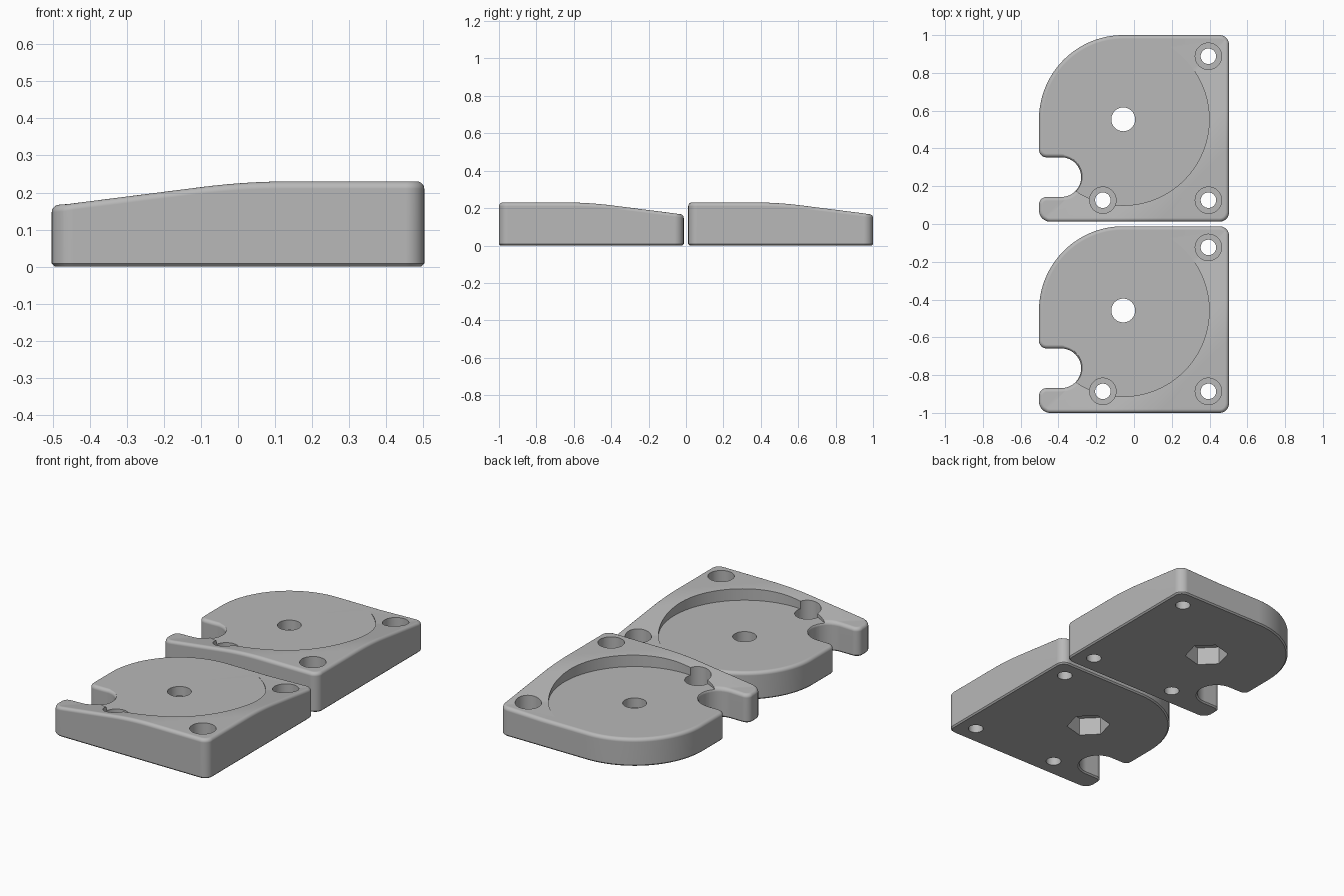
import bpy, bmesh, math
from mathutils import Vector

if "Cube" in bpy.data.objects:
    bpy.data.objects.remove(bpy.data.objects["Cube"])

X, Y0, Y1 = 0.503, 0.012, 1.0          # plate extents
CX, CY, R = -0.057, 0.554, 0.446       # disc centre and outer radius
TOP, FLOOR, SLOPE = 0.23, 0.161, 0.127
FILLET, CHAMFER = 0.02, 0.008

grey = bpy.data.materials.new("grey")
grey.diffuse_color = (0.48, 0.48, 0.48, 1)
grey.use_nodes = True
grey.node_tree.nodes["Principled BSDF"].inputs["Base Color"].default_value = grey.diffuse_color


def outline():
    """Plate outline as (point, outward normal), counter-clockwise."""
    arcs = [  # cx, cy, radius, start, end, segments, outward sign
        (X - .05, Y0 + .05, .05, -90, 0, 10, 1),
        (X - .05, Y1 - .05, .05, 0, 90, 10, 1),
        (CX, CY, R, 90, 180, 40, 1),
        (-X + .04, .393, .04, 180, 270, 10, 1),
        (-.385, .248, .105, 90, -90, 28, -1),
        (-X + .04, .103, .04, 90, 180, 10, 1),
        (-X + .06, Y0 + .06, .06, 180, 270, 10, 1),
    ]
    out = []
    for cx, cy, r, a0, a1, n, sign in arcs:
        for i in range(n + 1):
            a = math.radians(a0 + (a1 - a0) * i / n)
            d = Vector((math.cos(a), math.sin(a), 0))
            out.append((Vector((cx, cy, 0)) + d * r, d * sign))
    return out


def height(s):
    """Top surface: level, blended into a diagonal ramp, easing out to the floor."""
    a, b = -0.13, 0.11
    if s >= b:
        h = TOP
    elif s >= a:
        h = TOP - SLOPE * (b - s) ** 2 / (2 * (b - a))
    else:
        h = TOP - SLOPE * ((a + b) / 2 - s)
    return max(h, FLOOR + 0.028 * max(0, s + 0.77))


def plate_body():
    pts = outline()
    # bottom chamfer, wall, rounded top edge
    rings = [(0, CHAMFER), (CHAMFER, 0)]
    for i in range(6):
        a = math.radians(90 * i / 5)
        rings.append((TOP - FILLET * (1 - math.sin(a)), FILLET * (1 - math.cos(a))))
    bm = bmesh.new()
    loops = [[bm.verts.new(p - n * inset + Vector((0, 0, z))) for p, n in pts]
             for z, inset in rings]
    for lo, hi in zip(loops, loops[1:]):
        for i in range(len(pts)):
            j = (i + 1) % len(pts)
            bm.faces.new((lo[i], lo[j], hi[j], hi[i]))
    bm.faces.new(loops[0][::-1])
    bm.faces.new(loops[-1])
    # cut the top across the ramp direction, then bend it
    for s in [-0.77, -0.492] + [-0.13 + 0.24 * i / 10 for i in range(11)]:
        bmesh.ops.bisect_plane(bm, geom=bm.verts[:] + bm.edges[:] + bm.faces[:],
                               plane_co=(s, 0, 0), plane_no=(1, -1, 0), dist=1e-6)
    for v in bm.verts:
        if v.co.z > 0.1:
            v.co.z += height(v.co.x - v.co.y) - TOP
    bmesh.ops.recalc_face_normals(bm, faces=bm.faces[:])
    me = bpy.data.meshes.new("plate")
    bm.to_mesh(me)
    bm.free()
    me.materials.append(grey)
    ob = bpy.data.objects.new("back_plate", me)
    bpy.context.collection.objects.link(ob)
    return ob


def cut(ob, x, y, r, z0, z1, sides=48, turn=0.0):
    bpy.ops.mesh.primitive_cylinder_add(vertices=sides, radius=r, depth=z1 - z0,
                                        location=(x, y, (z0 + z1) / 2),
                                        rotation=(0, 0, turn))
    cutter = bpy.context.object
    cutter.name = "cutter"
    cutter.hide_render = True
    m = ob.modifiers.new("cut", 'BOOLEAN')
    m.operation, m.solver, m.object = 'DIFFERENCE', 'EXACT', cutter
    bpy.context.view_layer.objects.active = ob
    bpy.ops.object.modifier_apply(modifier=m.name)
    bpy.data.objects.remove(cutter)


plate = plate_body()
# round recess, centre hole and hexagonal nut pocket underneath
cut(plate, CX, CY, 0.455, FLOOR + 0.0003, 0.5, 128)
cut(plate, CX, CY, 0.063, -0.1, 0.5)
cut(plate, CX, CY, 0.118, -0.1, 0.105, 6, math.radians(15 - 90))
# counterbored screw holes
for hx, hy in ((0.394, 0.888), (0.394, 0.126), (-0.165, 0.126)):
    cut(plate, hx, hy, 0.07, 0.06, 0.5)
    cut(plate, hx, hy, 0.041, -0.1, 0.5)

bpy.ops.object.select_all(action='DESELECT')
plate.select_set(True)
bpy.context.view_layer.objects.active = plate
bpy.ops.object.shade_smooth_by_angle(angle=math.radians(30))
# keep the broad faces evenly shaded next to the rounded edges
wn = plate.modifiers.new("even_shading", 'WEIGHTED_NORMAL')
wn.keep_sharp = True
bpy.ops.object.modifier_apply(modifier=wn.name)

# identical second plate
front = bpy.data.objects.new("front_plate", plate.data)
front.location.y = -1.012
bpy.context.collection.objects.link(front)
